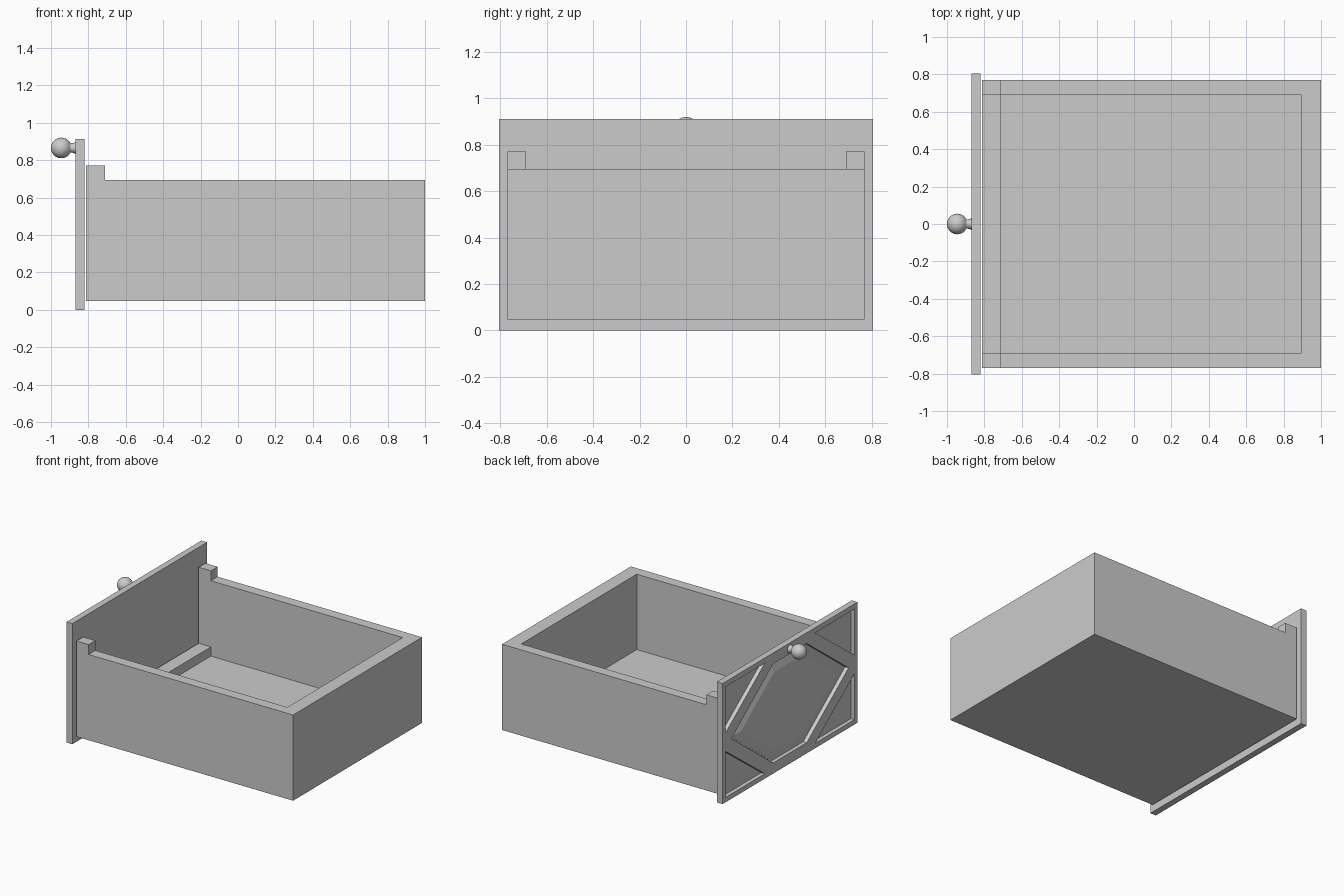
import bpy, bmesh, math

if "Cube" in bpy.data.objects:
    bpy.data.objects.remove(bpy.data.objects["Cube"])


def add_object(name, bm):
    bmesh.ops.recalc_face_normals(bm, faces=bm.faces)
    mesh = bpy.data.meshes.new(name)
    bm.to_mesh(mesh)
    bm.free()
    obj = bpy.data.objects.new(name, mesh)
    bpy.context.collection.objects.link(obj)
    return obj


def loft(name, rings):
    """Closed solid through rings of equal point count, capped at both ends."""
    bm = bmesh.new()
    vs = [[bm.verts.new(p) for p in ring] for ring in rings]
    n = len(vs[0])
    for a, b in zip(vs, vs[1:]):
        for i in range(n):
            bm.faces.new((a[i], a[(i + 1) % n], b[(i + 1) % n], b[i]))
    bm.faces.new(vs[0])
    bm.faces.new(vs[-1])
    return add_object(name, bm)


def prism_y(name, profile, half):
    return loft(name, [[(x, y, z) for x, z in profile] for y in (-half, half)])


def prism_x(name, outline, x0, x1):
    return loft(name, [[(x, y, z) for y, z in outline] for x in (x0, x1)])


def cut(target, cutter):
    mod = target.modifiers.new("cut", "BOOLEAN")
    mod.operation = "DIFFERENCE"
    mod.solver = "EXACT"
    mod.object = cutter
    bpy.context.view_layer.objects.active = target
    bpy.ops.object.modifier_apply(modifier=mod.name)
    bpy.data.objects.remove(cutter)


# drawer box: side profile with front lugs, hollowed with a low front sill
box = prism_y("drawer_box", [(-0.812, 0.047), (1, 0.047), (1, 0.695), (-0.71, 0.695),
                             (-0.71, 0.77), (-0.812, 0.77)], 0.77)
cut(box, prism_y("cavity", [(-0.9, 0.195), (-0.71, 0.195), (-0.71, 0.125),
                            (0.895, 0.125), (0.895, 1), (-0.9, 1)], 0.69))

# front panel
FRONT, BACK, DEPTH, MID = -0.87, -0.822, 0.03, 0.455
panel = prism_x("front_panel", [(-0.805, 0), (0.805, 0), (0.805, 0.912), (-0.805, 0.912)],
                FRONT, BACK)

# recessed corner triangles
for sy in (-1, 1):
    for sz in (-1, 1):
        tri = [(sy * y, MID + sz * z) for y, z in ((0.77, 0.418), (0.30, 0.418), (0.77, 0.07))]
        cut(panel, prism_x("triangle", tri, FRONT - 0.1, FRONT + DEPTH))


# recessed hexagon with a bevelled raised centre
def hexagon(scale_in):
    t, h, w = 0.70 - scale_in * 1.67, 0.375 - scale_in, 0.20 - scale_in * 0.33
    return [(t, MID), (w, MID + h), (-w, MID + h), (-t, MID), (-w, MID - h), (w, MID - h)]


cut(panel, prism_x("hexagon", hexagon(0), FRONT - 0.1, FRONT + DEPTH))
levels = ((0.012, FRONT + DEPTH + 0.005), (0.012, FRONT + DEPTH - 0.002), (0.075, FRONT + 0.01))
loft("raised_centre", [[(x, y, z) for y, z in hexagon(inset)] for inset, x in levels])

# turned knob: stem with a ball end
CX, CZ, R, N = -0.945, 0.865, 0.055, 32
profile = [(FRONT + 0.005, 0.031), (FRONT, 0.031), (-0.880, 0.026), (-0.894, 0.025)]
profile += [(CX + R * math.cos(a), R * math.sin(a))
            for a in (math.radians(28 + 150 * i / 16) for i in range(17))]
knob = loft("knob", [[(x, r * math.cos(2 * math.pi * k / N), CZ + r * math.sin(2 * math.pi * k / N))
                      for k in range(N)] for x, r in profile])
bpy.ops.object.select_all(action="DESELECT")
knob.select_set(True)
bpy.context.view_layer.objects.active = knob
bpy.ops.object.shade_smooth_by_angle(angle=math.radians(40))
